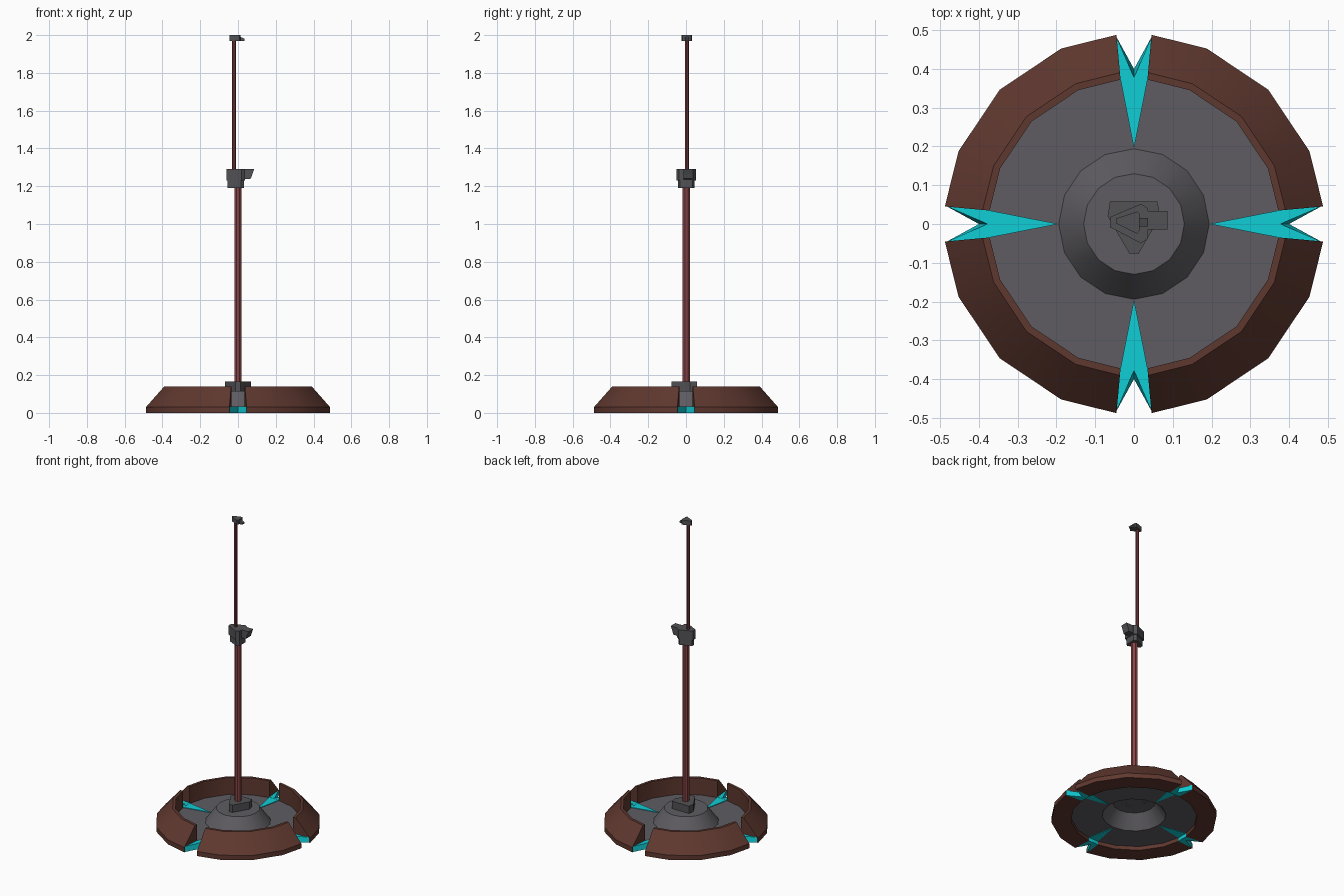
import bpy, bmesh, math
from mathutils import Matrix, Vector

if "Cube" in bpy.data.objects:
    bpy.data.objects.remove(bpy.data.objects["Cube"])


def mat(name, rgb):
    m = bpy.data.materials.new(name)
    lin = [((c / 255 + 0.055) / 1.055) ** 2.4 for c in rgb]
    m.diffuse_color = (*lin, 1)
    m.use_nodes = True
    m.node_tree.nodes["Principled BSDF"].inputs["Base Color"].default_value = m.diffuse_color
    return m


GREY = mat("metal grey", (94, 92, 97))
DARK = mat("dark grey", (82, 82, 86))
BROWN = mat("brown", (95, 56, 47))
RED = mat("dull red", (138, 68, 70))
DEEP = mat("deep red", (118, 58, 58))
CYAN = mat("cyan", (16, 205, 214))


def finish(name, bm, material, smooth=False):
    bmesh.ops.recalc_face_normals(bm, faces=bm.faces)
    me = bpy.data.meshes.new(name)
    bm.to_mesh(me)
    bm.free()
    ob = bpy.data.objects.new(name, me)
    bpy.context.collection.objects.link(ob)
    me.materials.append(material)
    if smooth:
        bpy.ops.object.select_all(action='DESELECT')
        ob.select_set(True)
        bpy.context.view_layer.objects.active = ob
        bpy.ops.object.shade_smooth_by_angle(angle=math.radians(32))
    return ob


def loft(bm, loops):
    """Join equal-length closed loops and cap both ends."""
    rows = [[bm.verts.new(p) for p in lp] for lp in loops]
    n = len(rows[0])
    for a, b in zip(rows, rows[1:]):
        for i in range(n):
            j = (i + 1) % n
            bm.faces.new((a[i], a[j], b[j], b[i]))
    bm.faces.new(rows[0])
    bm.faces.new(rows[-1])


def prism(bm, pts, z0, z1):
    loft(bm, [[(x, y, z) for x, y in pts] for z in (z0, z1)])


def side_prism(bm, pts, y0, y1):
    loft(bm, [[(x, y, z) for x, z in pts] for y in (y0, y1)])


# four rim segments, each a cross-section swept through a quarter turn
section = [(0.49, 0), (0.49, 0.03), (0.392, 0.14), (0.374, 0.14), (0.374, 0)]
for k in range(4):
    bm = bmesh.new()
    loops = []
    for deg in (5.3, 22.5, 45, 67.5, 84.7):
        a = math.radians(deg + 90 * k)
        loops.append([(r * math.cos(a), r * math.sin(a), z) for r, z in section])
    loft(bm, loops)
    finish(f"rim_segment_{k + 1}", bm, BROWN, True)

# thin floor with a raised hollow centre
N = 16
bm = bmesh.new()
profile = [(0.38, 0.025), (0.38, 0.03), (0.194, 0.03), (0.13, 0.117),
           (0.127, 0.112), (0.189, 0.025)]
rows = []
for i in range(N):
    a = 2 * math.pi * i / N
    rows.append([bm.verts.new((r * math.cos(a), r * math.sin(a), z)) for r, z in profile])
for i in range(N):
    a, b = rows[i], rows[(i + 1) % N]
    for j in range(6):
        if j != 3:
            k = (j + 1) % 6
            bm.faces.new((a[j], b[j], b[k], a[k]))
bm.faces.new([r[3] for r in rows])
bm.faces.new([r[4] for r in rows])
finish("base_floor", bm, GREY, True)

# forked cyan spikes in the rim gaps
for k in range(4):
    bm = bmesh.new()
    prism(bm, [(0.195, 0), (0.378, -0.036), (0.378, 0.036)], 0.022, 0.034)
    for s in (1, -1):
        loft(bm, [[(0.40, 0, 0), (0.37, 0, 0), (0.372, s * 0.036, 0), (0.482, s * 0.045, 0)],
                  [(0.378, 0, 0.035), (0.37, 0, 0.035), (0.372, s * 0.036, 0.035),
                   (0.482, s * 0.045, 0.035)]])
    bm.transform(Matrix.Rotation(k * math.pi / 2, 4, 'Z'))
    finish(f"cyan_spike_{k + 1}", bm, CYAN)

# triangular socket at the foot of the pole
bm = bmesh.new()
prism(bm, [(-0.062, 0.058), (0.06, 0.058), (0.068, 0.02), (0.012, -0.076),
           (-0.012, -0.076), (-0.068, 0.02)], 0.112, 0.165)
finish("pole_socket", bm, DARK)


# poles
def pole(name, x, y, r, z0, z1, material):
    bm = bmesh.new()
    pts = [(x + r * math.cos(math.pi * (i + .5) / 4), y + r * math.sin(math.pi * (i + .5) / 4))
           for i in range(8)]
    prism(bm, pts, z0, z1)
    finish(name, bm, material)


pole("lower_pole", 0, 0.002, 0.021, 0.15, 1.2, RED)
pole("upper_pole", -0.021, 0.006, 0.011, 1.28, 1.98, DEEP)

# clamp joining the two poles, with a side spout
bm = bmesh.new()
clamp = [(-0.062, 0.018), (-0.062, -0.008), (0.018, -0.05), (0.036, -0.038),
         (0.036, 0.04), (0.018, 0.052)]
prism(bm, clamp, 1.23, 1.29)
prism(bm, [(x * 0.88, y * 0.85) for x, y in clamp], 1.19, 1.235)
side_prism(bm, [(0.02, 1.235), (0.068, 1.24), (0.076, 1.265), (0.086, 1.29), (0.02, 1.29)],
           -0.014, 0.034)
finish("clamp", bm, DARK)

# cap on top with a small hook
bm = bmesh.new()
prism(bm, [(-0.046, 0.014), (-0.046, 0.002), (0.008, -0.025), (0.014, -0.018),
           (0.014, 0.026), (0.008, 0.032)], 1.97, 2.0)
side_prism(bm, [(0.0, 1.97), (0.034, 1.97), (0.036, 1.98), (0.014, 1.99), (0.0, 1.99)],
           -0.006, 0.016)
finish("top_cap", bm, DARK)
